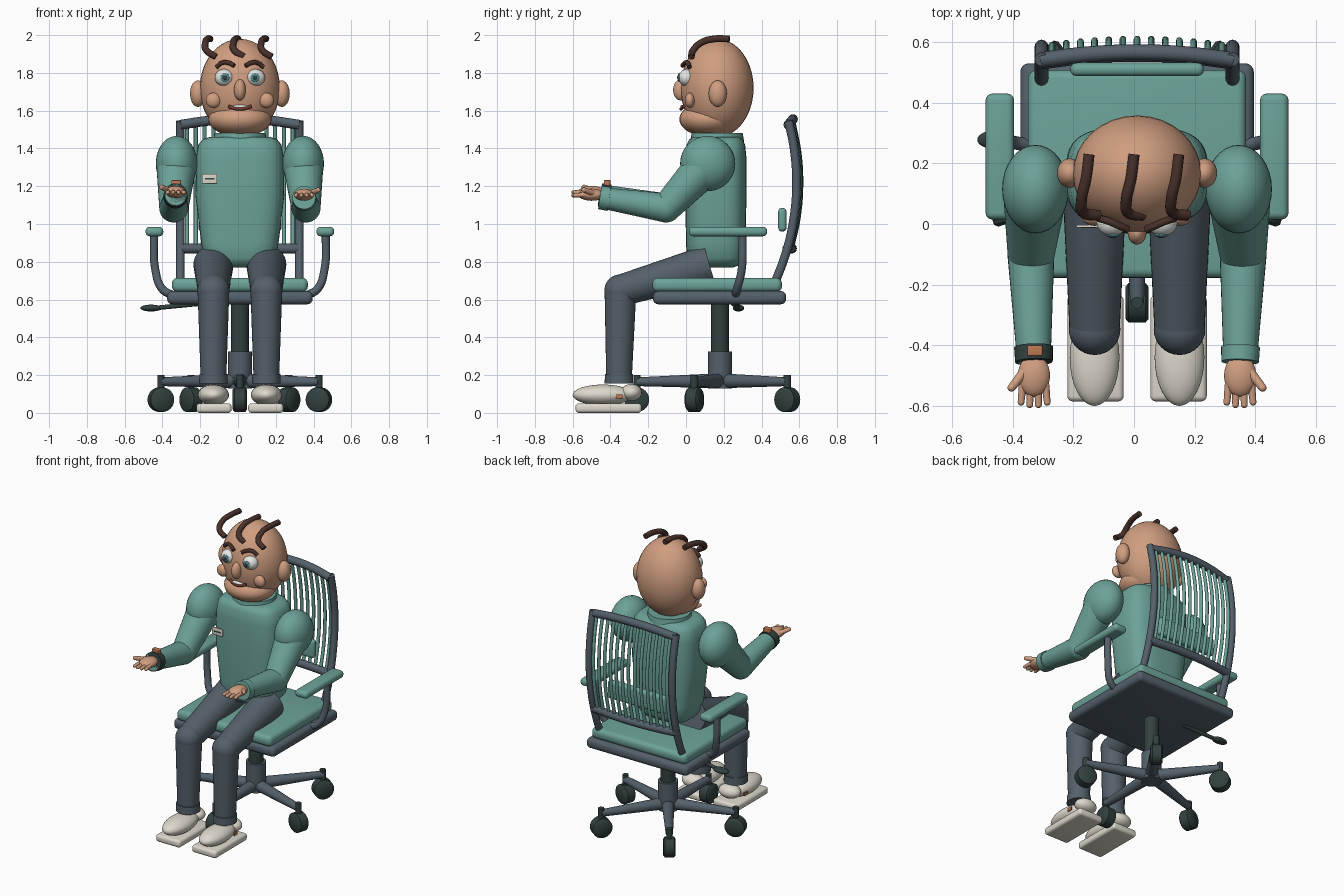
import bpy, bmesh, math
from mathutils import Vector, Matrix

if "Cube" in bpy.data.objects:
    bpy.data.objects.remove(bpy.data.objects["Cube"], do_unlink=True)

parts = []


def material(name, r, g, b):
    m = bpy.data.materials.new(name)
    m.use_nodes = True
    col = [((c / 255 + 0.055) / 1.055) ** 2.4 for c in (r, g, b)] + [1]
    m.diffuse_color = col
    m.node_tree.nodes["Principled BSDF"].inputs["Base Color"].default_value = col
    return m


TEAL = material("teal", 108, 162, 152)
SLATE = material("slate", 84, 96, 106)
CHARCOAL = material("charcoal", 50, 65, 64)
SKIN = material("skin", 208, 158, 128)
HAIR = material("hair brown", 72, 48, 42)
CREAM = material("cream", 222, 217, 205)
WHITE = material("eye white", 232, 236, 232)
IRIS = material("iris", 92, 140, 148)
COPPER = material("copper", 188, 120, 82)
LIP = material("lip", 112, 58, 50)


def finish(name, bm, mat, angle=40):
    mesh = bpy.data.meshes.new(name)
    bmesh.ops.recalc_face_normals(bm, faces=bm.faces)
    for f in bm.faces:
        f.smooth = True
    bm.to_mesh(mesh)
    bm.free()
    mesh.set_sharp_from_angle(angle=math.radians(angle))
    mesh.materials.append(mat)
    ob = bpy.data.objects.new(name, mesh)
    bpy.context.collection.objects.link(ob)
    parts.append(ob)
    return ob


def ball(name, c, r, mat, rot=None):
    bm = bmesh.new()
    m = Matrix.Translation(c) @ (rot or Matrix()) @ Matrix.Diagonal((*r, 1))
    bmesh.ops.create_uvsphere(bm, u_segments=32, v_segments=20, radius=1, matrix=m)
    return finish(name, bm, mat)


def rod(name, a, b, ra, rb, mat):
    a, b = Vector(a), Vector(b)
    bm = bmesh.new()
    m = Matrix.Translation((a + b) / 2) @ (b - a).to_track_quat('Z', 'Y').to_matrix().to_4x4()
    bmesh.ops.create_cone(bm, cap_ends=True, segments=32, radius1=ra, radius2=rb,
                          depth=(b - a).length, matrix=m)
    return finish(name, bm, mat)


def box(name, lo, hi, mat, bevel):
    lo, hi = Vector(lo), Vector(hi)
    bm = bmesh.new()
    bmesh.ops.create_cube(bm, size=1, matrix=Matrix.Translation((lo + hi) / 2)
                          @ Matrix.Diagonal((*(hi - lo), 1)))
    bmesh.ops.bevel(bm, geom=bm.edges[:], offset=bevel, segments=4, profile=0.5, affect='EDGES')
    return finish(name, bm, mat)


def tube(name, pts, r, mat):
    cu = bpy.data.curves.new(name, 'CURVE')
    cu.dimensions = '3D'
    cu.bevel_depth, cu.bevel_resolution, cu.resolution_u = r, 4, 8
    cu.use_fill_caps = True
    sp = cu.splines.new('BEZIER')
    sp.bezier_points.add(len(pts) - 1)
    for bp, p in zip(sp.bezier_points, pts):
        bp.co = p
        bp.handle_left_type = bp.handle_right_type = 'AUTO'
    tmp = bpy.data.objects.new(name, cu)
    bm = bmesh.new()
    bm.from_mesh(tmp.to_mesh())
    tmp.to_mesh_clear()
    bpy.data.objects.remove(tmp)
    return finish(name, bm, mat, 60)


def loft(name, rings, cy, power, mat, n=48):
    bm = bmesh.new()
    loops = []
    for z, w, d in rings:
        loop = []
        for i in range(n):
            c, s = math.cos(2 * math.pi * i / n), math.sin(2 * math.pi * i / n)
            loop.append(bm.verts.new((w * math.copysign(abs(c) ** (2 / power), c),
                                      cy + d * math.copysign(abs(s) ** (2 / power), s), z)))
        loops.append(loop)
    for a, b in zip(loops, loops[1:]):
        for i in range(n):
            bm.faces.new((a[i], a[(i + 1) % n], b[(i + 1) % n], b[i]))
    bm.faces.new(loops[0])
    bm.faces.new(loops[-1])
    return finish(name, bm, mat, 50)


def face_y(x, z):
    # front surface of the head
    return 0.165 - 0.193 * math.sqrt(max(0, 1 - (x / 0.212) ** 2 - ((z - 1.72) / 0.26) ** 2))


def back_y(z, x=0.315):
    # curved plane of the backrest, bowed toward its middle
    return 0.585 - 0.4 * (z - 1.22) ** 2 + 0.025 * (1 - (x / 0.315) ** 2)


# chair seat and column
box("seat_base", (-0.385, -0.175, 0.575), (0.385, 0.53, 0.645), SLATE, 0.028)
box("seat_cushion", (-0.36, -0.178, 0.64), (0.36, 0.508, 0.715), TEAL, 0.03)
rod("column", (0, 0.18, 0.28), (0, 0.18, 0.58), 0.047, 0.047, CHARCOAL)
rod("column_sleeve", (0, 0.18, 0.13), (0, 0.18, 0.325), 0.063, 0.063, SLATE)

# five-star base with casters
for i in range(5):
    a = math.radians(-90 + 72 * i)
    out, side = Vector((math.cos(a), math.sin(a), 0)), Vector((-math.sin(a), math.cos(a), 0))
    tip = Vector((0, 0.18, 0)) + out * 0.44
    up = Vector((0, 0, 1))
    rod(f"base_leg_{i}", (0, 0.18, 0.17), tip + up * 0.165, 0.04, 0.023, SLATE)
    rod(f"caster_stem_{i}", tip + up * 0.1, tip + up * 0.2, 0.019, 0.019, CHARCOAL)
    hub = tip + up * 0.07
    rod(f"caster_wheel_{i}", hub - side * 0.028, hub + side * 0.028, 0.065, 0.065, CHARCOAL)
    for e in (-1, 1):
        rod(f"caster_rim_{i}_{e}", hub + side * 0.028 * e, hub + side * 0.038 * e, 0.065, 0.053, CHARCOAL)

# backrest
xs = (-0.315, -0.16, 0, 0.16, 0.315)
tube("back_top_rail", [(x, back_y(1.55, x), 1.555 - 0.3 * x * x) for x in xs], 0.026, SLATE)
tube("back_lower_rail", [(x, back_y(0.87, x), 0.87) for x in xs], 0.026, SLATE)
for i in range(13):
    x = -0.28 + 0.56 * i / 12
    tube(f"back_slat_{i}", [(x, back_y(z, x), z) for z in (0.87, 1.04, 1.22, 1.38, 1.535)], 0.011, TEAL)
box("lumbar_pad", (-0.22, 0.488, 0.96), (0.22, 0.532, 1.085), TEAL, 0.02)

# seat height lever on the right
rod("lever_stick", (-0.2, 0.25, 0.58), (-0.45, 0.275, 0.555), 0.013, 0.012, CHARCOAL)
ball("lever_paddle", (-0.47, 0.278, 0.555), (0.057, 0.03, 0.018), CHARCOAL)

# torso, collar, badge
loft("torso", [(0.77, 0.11, 0.09), (0.785, 0.165, 0.135), (0.82, 0.192, 0.153), (0.9, 0.205, 0.158),
               (1.15, 0.235, 0.162), (1.35, 0.232, 0.162), (1.42, 0.22, 0.155), (1.45, 0.195, 0.14),
               (1.46, 0.16, 0.12)], 0.158, 3.2, TEAL)
rod("collar", (0, 0.165, 1.42), (0, 0.165, 1.482), 0.145, 0.135, TEAL)
box("badge", (-0.2, -0.012, 1.215), (-0.12, -0.003, 1.265), CREAM, 0.002)
box("badge_stripe", (-0.185, -0.014, 1.236), (-0.135, -0.011, 1.243), CHARCOAL, 0.001)

# head
ball("head", (0, 0.165, 1.72), (0.212, 0.193, 0.26), SKIN)
ball("jaw", (0, 0.12, 1.555), (0.168, 0.155, 0.092), SKIN)
ball("nose", (0, -0.028, 1.71), (0.031, 0.04, 0.056), SKIN)
tube("mouth", [(x, -0.026 + 4 * x * x, 1.609 + 4 * x * x) for x in (-0.06, -0.03, 0, 0.03, 0.06)], 0.009, LIP)
ball("teeth", (0, -0.018, 1.621), (0.042, 0.012, 0.01), WHITE)
for i, x in enumerate((-0.148, 0, 0.148)):
    tube(f"hair_{i}", [(x - 0.01, 0.23, 1.98), (x - 0.02, 0.15, 1.98), (x - 0.035, 0.08, 1.96),
                       (x - 0.03, 0.038, 1.92), (x + 0.02, 0.028, 1.885)], 0.018, HAIR)

for s, n in ((1, "left_"), (-1, "right_")):
    # face features
    ball(n + "ear", (0.222 * s, 0.168, 1.69), (0.042, 0.048, 0.07), SKIN)
    ball(n + "cheek", (0.14 * s, 0.02, 1.655), (0.04, 0.026, 0.04), SKIN)
    ball(n + "eye", (0.083 * s, 0.005, 1.775), (0.05, 0.045, 0.045), WHITE)
    ball(n + "iris", (0.08 * s, -0.036, 1.775), (0.024, 0.008, 0.024), IRIS)
    ball(n + "pupil", (0.08 * s, -0.042, 1.775), (0.012, 0.005, 0.012), CHARCOAL)
    tube(n + "eyebrow", [(x * s, face_y(x, z) - 0.014, z) for x, z in
                         ((0.03, 1.838), (0.06, 1.853), (0.095, 1.853), (0.125, 1.83))], 0.012, HAIR)

    # chair side parts
    tube(n + "back_upright", [(0.315 * s, back_y(z), z) for z in (0.66, 0.85, 1.04, 1.22, 1.4, 1.545)],
         0.023, SLATE)
    tube(n + "armrest_support", [(0.35 * s, 0.26, 0.62), (0.41 * s, 0.27, 0.655), (0.448 * s, 0.295, 0.76),
                                 (0.455 * s, 0.3, 0.95)], 0.022, SLATE)
    box(n + "armrest_pad", (0.4525 * s - 0.047, 0.015, 0.935), (0.4525 * s + 0.047, 0.43, 0.985), TEAL, 0.022)

    # leg
    knee = (0.14 * s, -0.347, 0.648)
    rod(n + "thigh", (0.14 * s, 0.125, 0.785), knee, 0.106, 0.083, SLATE)
    ball(n + "knee", knee, (0.085, 0.085, 0.085), SLATE)
    rod(n + "shin", (0.14 * s, -0.355, 0.16), knee, 0.067, 0.084, SLATE)
    rod(n + "trouser_cuff", (0.14 * s, -0.355, 0.155), (0.14 * s, -0.355, 0.205), 0.076, 0.074, SLATE)

    # shoe
    box(n + "sole", (0.137 * s - 0.093, -0.585, 0), (0.137 * s + 0.093, -0.235, 0.05), CREAM, 0.018)
    ball(n + "shoe", (0.14 * s, -0.44, 0.095), (0.082, 0.16, 0.055), CREAM)
    ball(n + "heel", (0.14 * s, -0.29, 0.108), (0.076, 0.056, 0.045), CREAM)
    box(n + "shoe_tag", (0.217 * s - 0.004, -0.37, 0.075), (0.217 * s + 0.004, -0.335, 0.098), COPPER, 0.001)

    # arm
    wz = 1.14 if s > 0 else 1.155
    shoulder, elbow = Vector((0.335 * s, 0.115, 1.32)), Vector((0.35 * s, -0.105, 1.085))
    wrist = Vector((0.34 * s, -0.455, wz))
    ball(n + "shoulder", shoulder, (0.11, 0.146, 0.146), TEAL)
    rod(n + "upper_arm", shoulder, elbow, 0.108, 0.077, TEAL)
    ball(n + "elbow", elbow, (0.077, 0.077, 0.077), TEAL)
    rod(n + "forearm", elbow, wrist, 0.077, 0.055, TEAL)
    ring = [elbow.lerp(wrist, t) for t in (0.86, 1.0)]
    rod(n + "cuff", *ring, 0.064, 0.062, TEAL if s > 0 else CHARCOAL)
    if s < 0:
        box("watch_face", (-0.362, -0.435, 1.2), (-0.312, -0.4, 1.232), COPPER, 0.005)

    # open hand, palm up
    ball(n + "palm", (0.34 * s, -0.5, wz + 0.015), (0.053, 0.07, 0.032), SKIN)
    for k in range(4):
        x = 0.302 + 0.025 * k
        end = Vector(((0.34 + (x - 0.34) * 1.15) * s, -0.6 + 0.008 * abs(k - 1.5), wz + 0.012))
        rod(f"{n}finger_{k}", (x * s, -0.53, wz + 0.015), end, 0.013, 0.011, SKIN)
        ball(f"{n}fingertip_{k}", end, (0.011, 0.011, 0.011), SKIN)
    thumb = Vector((0.414 * s, -0.54, wz + 0.04))
    rod(n + "thumb", (0.37 * s, -0.485, wz + 0.02), thumb, 0.017, 0.013, SKIN)
    ball(n + "thumb_tip", thumb, (0.013, 0.013, 0.013), SKIN)

# centre the whole model on its footprint
for ob in parts:
    ob.location.x += 0.01
